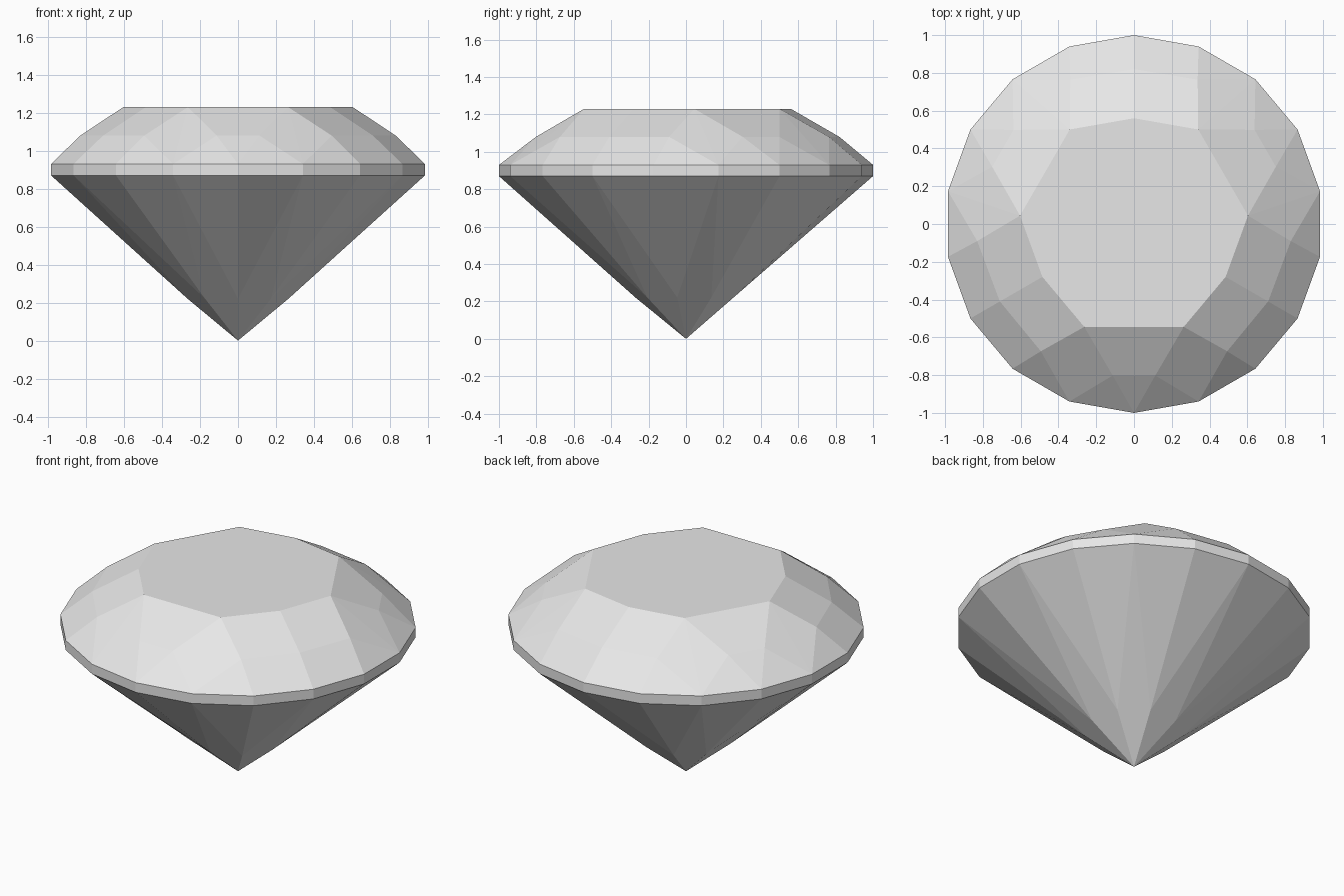
import bpy, bmesh
from math import radians, sin, cos

cube = bpy.data.objects.get("Cube")
if cube:
    bpy.data.objects.remove(cube)

TIP, BELT_LOW, BELT_HIGH, STEP, TABLE = 0.0, 0.87, 0.93, 1.08, 1.23


def polar(radius, degrees, z):
    a = radians(degrees)
    return (radius * cos(a), radius * sin(a), z)


points = [(0, 0, TIP)]

# Girdle: an 18-sided band with a corner at the back
for i in range(18):
    points += [polar(1, 90 + 20 * i, z) for z in (BELT_LOW, BELT_HIGH)]

# Pavilion: nine corners where the flat kites around the tip are widest
for i in range(9):
    points.append(polar(0.27, -90 + 40 * i, BELT_LOW * 0.27 * cos(radians(20))))

# Crown: the same cut repeated three times around the axis
for third in (90, 210, 330):
    points += [polar(0.56, third, TABLE), polar(0.82, third, STEP)]
    for side in (-1, 1):
        points.append(polar(0.605, third + side * 34.2, TABLE))
        points.append(polar(0.835, third + side * 23.8, STEP))
        points.append(polar(0.81, third + side * 52, STEP))

# Facets: wrap the corners, then merge coplanar triangles
bm = bmesh.new()
for p in points:
    bm.verts.new(p)
bmesh.ops.convex_hull(bm, input=bm.verts[:])
bmesh.ops.dissolve_limit(bm, angle_limit=radians(0.8),
                         verts=bm.verts[:], edges=bm.edges[:])
bmesh.ops.recalc_face_normals(bm, faces=bm.faces[:])
mesh = bpy.data.meshes.new("cut_gem")
bm.to_mesh(mesh)
bm.free()

gem = bpy.data.objects.new("cut_gem", mesh)
bpy.context.collection.objects.link(gem)

# Colour
color = (0.8, 0.8, 0.8, 1)
mat = bpy.data.materials.new("light_grey")
mat.use_nodes = True
mat.diffuse_color = color
mat.node_tree.nodes["Principled BSDF"].inputs["Base Color"].default_value = color
mesh.materials.append(mat)
